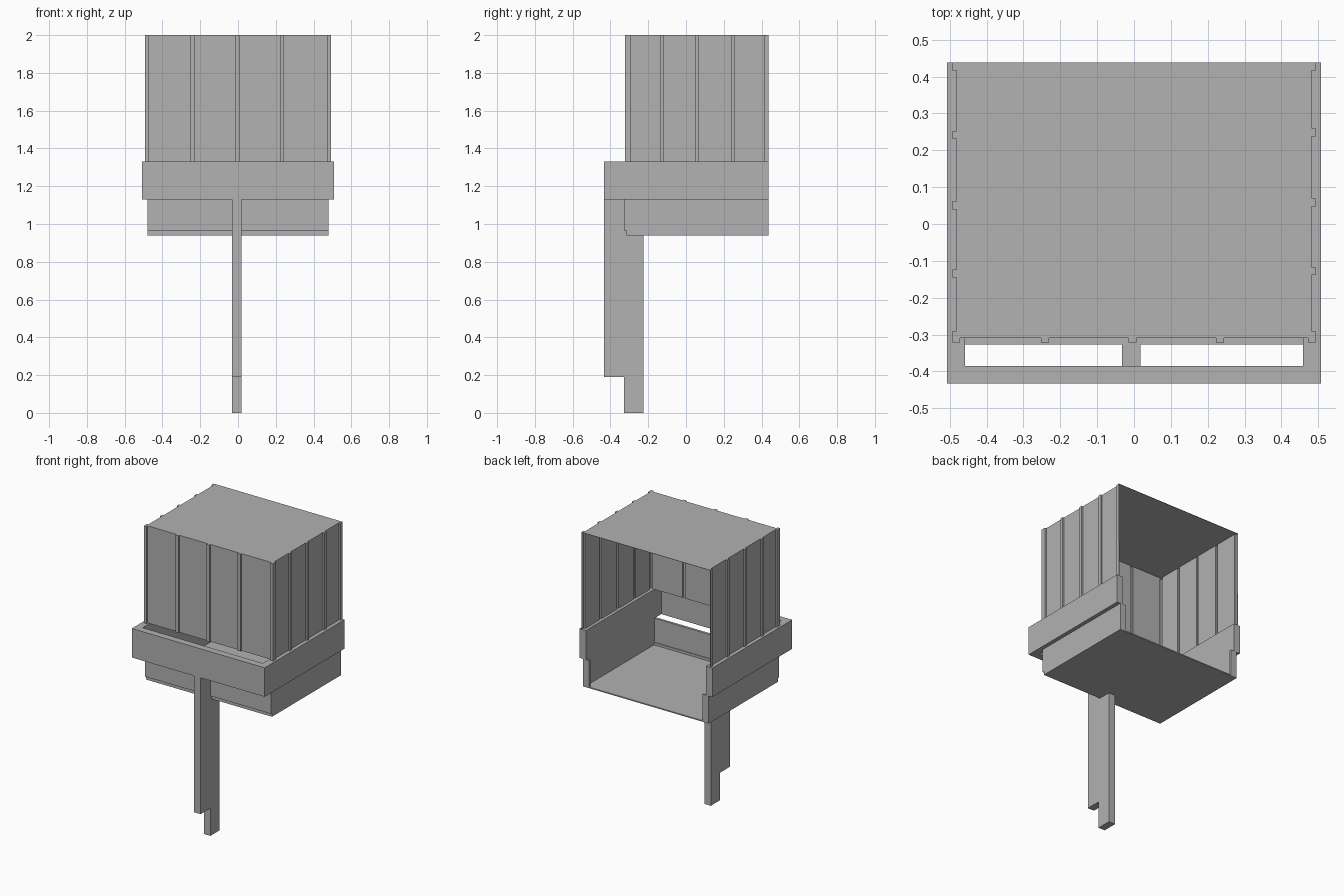
import bpy, bmesh
from mathutils import Vector

cube = bpy.data.objects.get("Cube")
if cube:
    bpy.data.objects.remove(cube, do_unlink=True)

grey = bpy.data.materials.new("plain grey")
grey.use_nodes = True
grey.diffuse_color = (0.445, 0.445, 0.445, 1)
grey.node_tree.nodes["Principled BSDF"].inputs["Base Color"].default_value = (0.445, 0.445, 0.445, 1)


def finish(name, bm):
    mesh = bpy.data.meshes.new(name)
    bm.to_mesh(mesh)
    bm.free()
    mesh.materials.append(grey)
    obj = bpy.data.objects.new(name, mesh)
    bpy.context.collection.objects.link(obj)
    return obj


def prism(name, points, direction):
    """Closed solid from a flat outline pushed along a direction."""
    bm = bmesh.new()
    face = bm.faces.new([bm.verts.new(p) for p in points])
    out = bmesh.ops.extrude_face_region(bm, geom=[face])
    moved = [v for v in out["geom"] if isinstance(v, bmesh.types.BMVert)]
    bmesh.ops.translate(bm, verts=moved, vec=Vector(direction))
    bmesh.ops.recalc_face_normals(bm, faces=bm.faces)
    return finish(name, bm)


def box(name, x0, x1, y0, y1, z0, z1):
    base = [(x0, y0, z0), (x1, y0, z0), (x1, y1, z0), (x0, y1, z0)]
    return prism(name, base, (0, 0, z1 - z0))


BACK, TUB_FRONT, BAND_FRONT = 0.438, -0.327, -0.433
FLOOR, TUB_TOP, BAND_TOP, ROOF = 0.94, 1.13, 1.33, 2.0
PANEL_X, RIB_X, PANEL_Y, RIB_Y = 0.481, 0.492, -0.31, -0.322
RIB = 0.022

# Ribbed canopy outline: left side, front, right side, open at the back
right_ribs = [0.23, 0.04, -0.145]
left_ribs = [0.238, 0.048, -0.138]
front_ribs = [-0.252, -0.015, 0.222]
outline = [(-RIB_X, BACK), (-RIB_X, BACK - RIB), (-PANEL_X, BACK - RIB)]
for y in right_ribs:
    outline += [(-PANEL_X, y + RIB), (-RIB_X, y + RIB), (-RIB_X, y), (-PANEL_X, y)]
outline += [(-PANEL_X, -0.29), (-RIB_X, -0.29), (-RIB_X, RIB_Y), (-0.472, RIB_Y), (-0.472, PANEL_Y)]
for x in front_ribs:
    outline += [(x, PANEL_Y), (x, RIB_Y), (x + RIB, RIB_Y), (x + RIB, PANEL_Y)]
outline += [(0.472, PANEL_Y), (0.472, RIB_Y), (RIB_X, RIB_Y), (RIB_X, -0.29), (PANEL_X, -0.29)]
for y in reversed(left_ribs):
    outline += [(PANEL_X, y), (RIB_X, y), (RIB_X, y + RIB), (PANEL_X, y + RIB)]
outline += [(PANEL_X, BACK - RIB), (RIB_X, BACK - RIB), (RIB_X, BACK)]

# Sheet walls and roof in one shell
bm = bmesh.new()
low = [bm.verts.new((x, y, BAND_TOP)) for x, y in outline]
high = [bm.verts.new((x, y, ROOF)) for x, y in outline]
for i in range(len(outline) - 1):
    bm.faces.new((low[i], low[i + 1], high[i + 1], high[i]))
bm.faces.new(high)
bmesh.ops.recalc_face_normals(bm, faces=bm.faces)
canopy = finish("ribbed_canopy", bm)
sheet = canopy.modifiers.new("sheet thickness", "SOLIDIFY")
sheet.thickness = 0.003
sheet.offset = -1

# Band around the front and sides
band = [(-0.507, BACK), (-0.507, BAND_FRONT), (0.507, BAND_FRONT), (0.507, BACK),
        (0.458, BACK), (0.458, -0.385), (-0.458, -0.385), (-0.458, BACK)]
prism("side_band", [(x, y, TUB_TOP) for x, y in band], (0, 0, BAND_TOP - TUB_TOP))

# Lower tub: sides with a stepped front corner, front wall, floor
STEP_Y, STEP_Z = -0.315, 0.965
side = [(BACK, FLOOR), (BACK, TUB_TOP), (TUB_FRONT, TUB_TOP),
        (TUB_FRONT, STEP_Z), (STEP_Y, STEP_Z), (STEP_Y, FLOOR)]
for label, s in (("left", 1), ("right", -1)):
    prism(label + "_tub_side", [(s * 0.48, y, z) for y, z in side], (-s * 0.022, 0, 0))
    box(label + "_back_return", *sorted((s * 0.458, s * 0.432)), BACK - 0.012, BACK, FLOOR, TUB_TOP)
box("tub_front", -0.458, 0.458, TUB_FRONT, PANEL_Y, STEP_Z, TUB_TOP)
box("tub_front_foot", -0.458, 0.458, STEP_Y, -0.305, FLOOR, STEP_Z)
box("tub_floor", -0.458, 0.458, -0.305, BACK, FLOOR, FLOOR + 0.008)

# Single support leg with a notched foot and a tongue up to the band
leg = [(-0.327, 0), (-0.225, 0), (-0.225, FLOOR), (STEP_Y, FLOOR), (STEP_Y, STEP_Z),
       (TUB_FRONT, STEP_Z), (TUB_FRONT, TUB_TOP), (BAND_FRONT, TUB_TOP),
       (BAND_FRONT, 0.19), (-0.327, 0.19)]
prism("support_leg", [(-0.032, y, z) for y, z in leg], (0.05, 0, 0))
